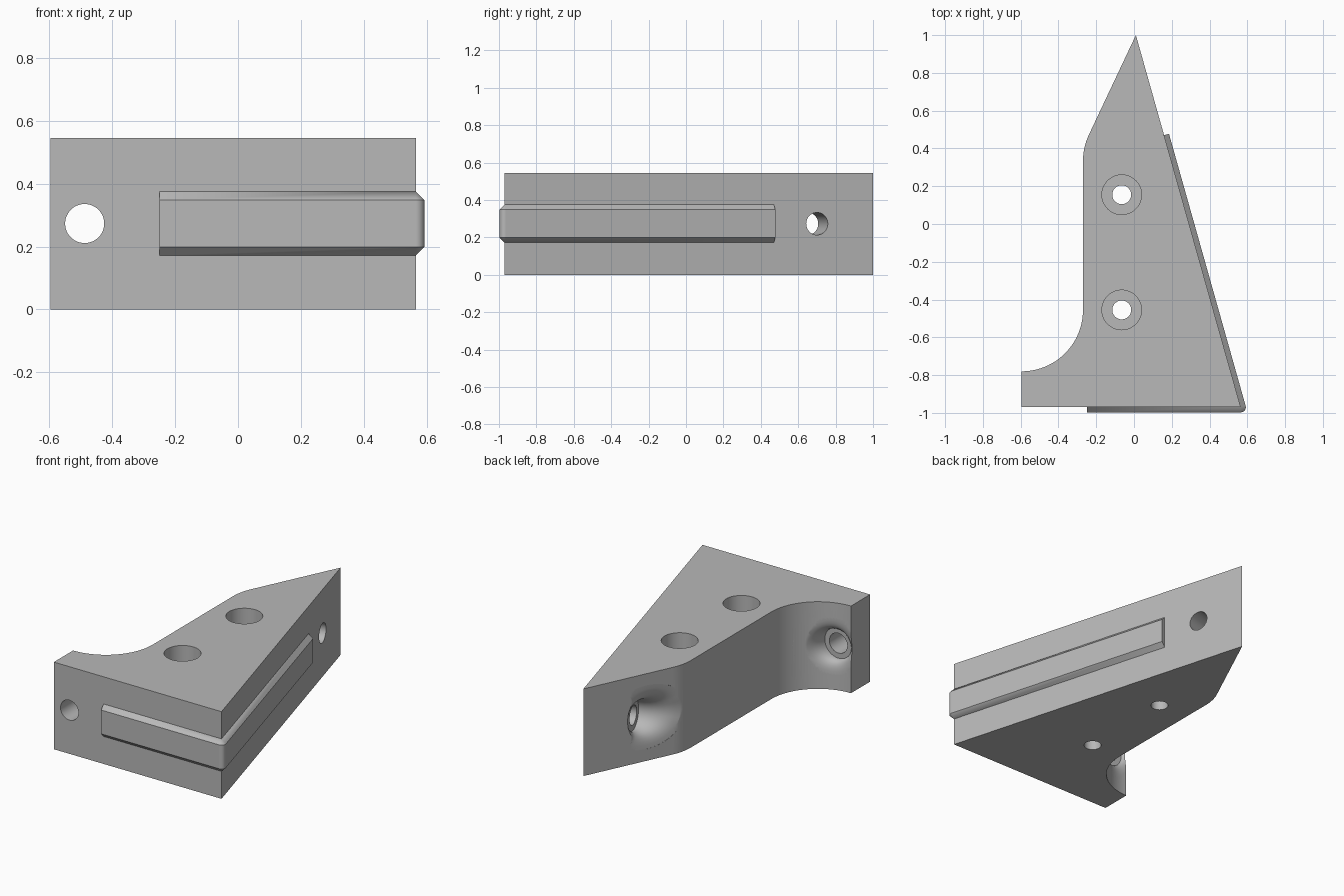
import bpy, bmesh
from math import pi, sin, cos, sqrt, atan2
from mathutils import Vector, Matrix

if "Cube" in bpy.data.objects:
    bpy.data.objects.remove(bpy.data.objects["Cube"])

HEIGHT, MID = 0.545, 0.273
FRONT_CORNER = Vector((0.565, -0.97, 0))
TIP = Vector((0.01, 1.0, 0))
SIDE = (TIP - FRONT_CORNER).normalized()
SIDE_NORMAL = Vector((SIDE.y, -SIDE.x, 0))

grey = bpy.data.materials.new("plain_grey")
grey.use_nodes = True
grey.diffuse_color = (0.48, 0.48, 0.48, 1)
grey.node_tree.nodes["Principled BSDF"].inputs["Base Color"].default_value = grey.diffuse_color


def finish(name, bm):
    bmesh.ops.recalc_face_normals(bm, faces=bm.faces)
    mesh = bpy.data.meshes.new(name)
    bm.to_mesh(mesh)
    bm.free()
    mesh.materials.append(grey)
    obj = bpy.data.objects.new(name, mesh)
    bpy.context.collection.objects.link(obj)
    return obj


def activate(obj):
    bpy.ops.object.select_all(action='DESELECT')
    obj.select_set(True)
    bpy.context.view_layer.objects.active = obj


def cut(body, cutter):
    activate(body)
    mod = body.modifiers.new("cut", 'BOOLEAN')
    mod.operation, mod.solver, mod.object = 'DIFFERENCE', 'EXACT', cutter
    bpy.ops.object.modifier_apply(modifier=mod.name)
    bpy.data.objects.remove(cutter)


def cylinder(start, end, radius):
    axis = end - start
    bm = bmesh.new()
    place = Matrix.Translation((start + end) / 2) @ axis.to_track_quat('Z', 'Y').to_matrix().to_4x4()
    bmesh.ops.create_cone(bm, cap_ends=True, segments=48, radius1=radius,
                          radius2=radius, depth=axis.length, matrix=place)
    return finish("hole_cutter", bm)


def arc(cx, cy, r, a0, a1, n):
    return [(cx + r * cos(a0 + (a1 - a0) * i / n), cy + r * sin(a0 + (a1 - a0) * i / n))
            for i in range(n + 1)]


def flared_recess(origin, axis, lateral, floor, apex, wall, inner, flare):
    """Round flat floor whose rim rolls out smoothly into the wall."""
    bm = bmesh.new()
    rings, segs, steps = [], 64, 8
    for k in range(steps + 2):
        t = min(k / steps, 1)
        ring = []
        for j in range(segs):
            a = 2 * pi * j / segs
            s_mid = max(floor, wall(inner * cos(a)))
            s_end = max(floor, wall((inner + flare) * cos(a)))
            r = inner + flare * t * t
            s = (1 - t) ** 2 * floor + 2 * t * (1 - t) * s_mid + t * t * s_end
            if k > steps:
                s += 0.003
            ring.append(bm.verts.new(origin + axis * s + lateral * (r * cos(a))
                                     + Vector((0, 0, r * sin(a)))))
        rings.append(ring)
    bm.faces.new(rings[0])
    top = bm.verts.new(origin + axis * apex)
    for j in range(segs):
        n = (j + 1) % segs
        for low, high in zip(rings, rings[1:]):
            bm.faces.new((low[j], low[n], high[n], high[j]))
        bm.faces.new((rings[-1][j], rings[-1][n], top))
    return finish("recess_cutter", bm)


# Wedge body: plan outline with a rounded shoulder and a concave foot
outline = [(-0.595, -0.97), FRONT_CORNER.xy, TIP.xy]
outline += arc(0.05, 0.335, 0.32, pi - 0.44, pi, 8)
outline += arc(-0.595, -0.455, 0.325, 0, -pi / 2, 28)
bm = bmesh.new()
base = bm.faces.new([bm.verts.new((p[0], p[1], 0)) for p in outline])
grown = bmesh.ops.extrude_face_region(bm, geom=[base])["geom"]
bmesh.ops.translate(bm, vec=(0, 0, HEIGHT), verts=[v for v in grown if isinstance(v, bmesh.types.BMVert)])
body = finish("wedge_body", bm)

# Counterbored vertical holes
for y in (0.155, -0.455):
    low, seat, high = (Vector((-0.065, y, z)) for z in (-0.1, 0.27, 0.7))
    cut(body, cylinder(low, high, 0.05))
    cut(body, cylinder(seat, high, 0.105))

# Foot hole with flared recess on its curved back
foot = Vector((-0.487, -0.97, MID))
back, across = Vector((0, 1, 0)), Vector((1, 0, 0))


def foot_wall(lat):
    return 0.515 - sqrt(0.325 ** 2 - max(0, 0.108 + lat) ** 2)


cut(body, flared_recess(foot, back, across, 0.16, 0.55, foot_wall, 0.094, 0.085))
cut(body, cylinder(foot - back * 0.1, foot + back * 0.4, 0.062))

# Tip hole, square to the slanted side, with flared recess
tip_hole = FRONT_CORNER.lerp(TIP, 0.848) + Vector((0, 0, MID))
inward = -SIDE_NORMAL


def tip_wall(lat):
    return min(0.27 - 0.862 * lat, 0.378 - 0.281 * lat)


cut(body, flared_recess(tip_hole, inward, SIDE, 0.19, 0.65, tip_wall, 0.094, 0.105))
cut(body, cylinder(tip_hole - inward * 0.1, tip_hole + inward * 0.5, 0.06))

# Chamfered rail wrapping the front and the slanted side
rail_out, rail_low, rail_high = 0.027, 0.172, 0.375
side_angle = atan2(SIDE_NORMAL.y, SIDE_NORMAL.x)
path = [(Vector((-0.25, -0.97, 0)), Vector((0, -1, 0)))]
for i in range(9):
    a = -pi / 2 + (side_angle + pi / 2) * i / 8
    path.append((FRONT_CORNER, Vector((cos(a), sin(a), 0))))
path.append((FRONT_CORNER.lerp(TIP, 0.731), SIDE_NORMAL))
section = [(0, rail_low), (rail_out, rail_low + rail_out),
           (rail_out, rail_high - rail_out), (0, rail_high)]
bm = bmesh.new()
loops = [[bm.verts.new(p + n * o + Vector((0, 0, z))) for o, z in section] for p, n in path]
for a, b in zip(loops, loops[1:]):
    for i in range(4):
        j = (i + 1) % 4
        bm.faces.new((a[i], a[j], b[j], b[i]))
bm.faces.new(loops[0])
bm.faces.new(loops[-1])
bmesh.ops.remove_doubles(bm, verts=bm.verts, dist=0.0001)
rail = finish("guide_rail", bm)

# Smooth curved walls, keep machined edges crisp
for obj in (body, rail):
    activate(obj)
    bpy.ops.object.shade_smooth_by_angle(angle=0.45)
    weighted = obj.modifiers.new("even_shading", 'WEIGHTED_NORMAL')
    weighted.keep_sharp = True
